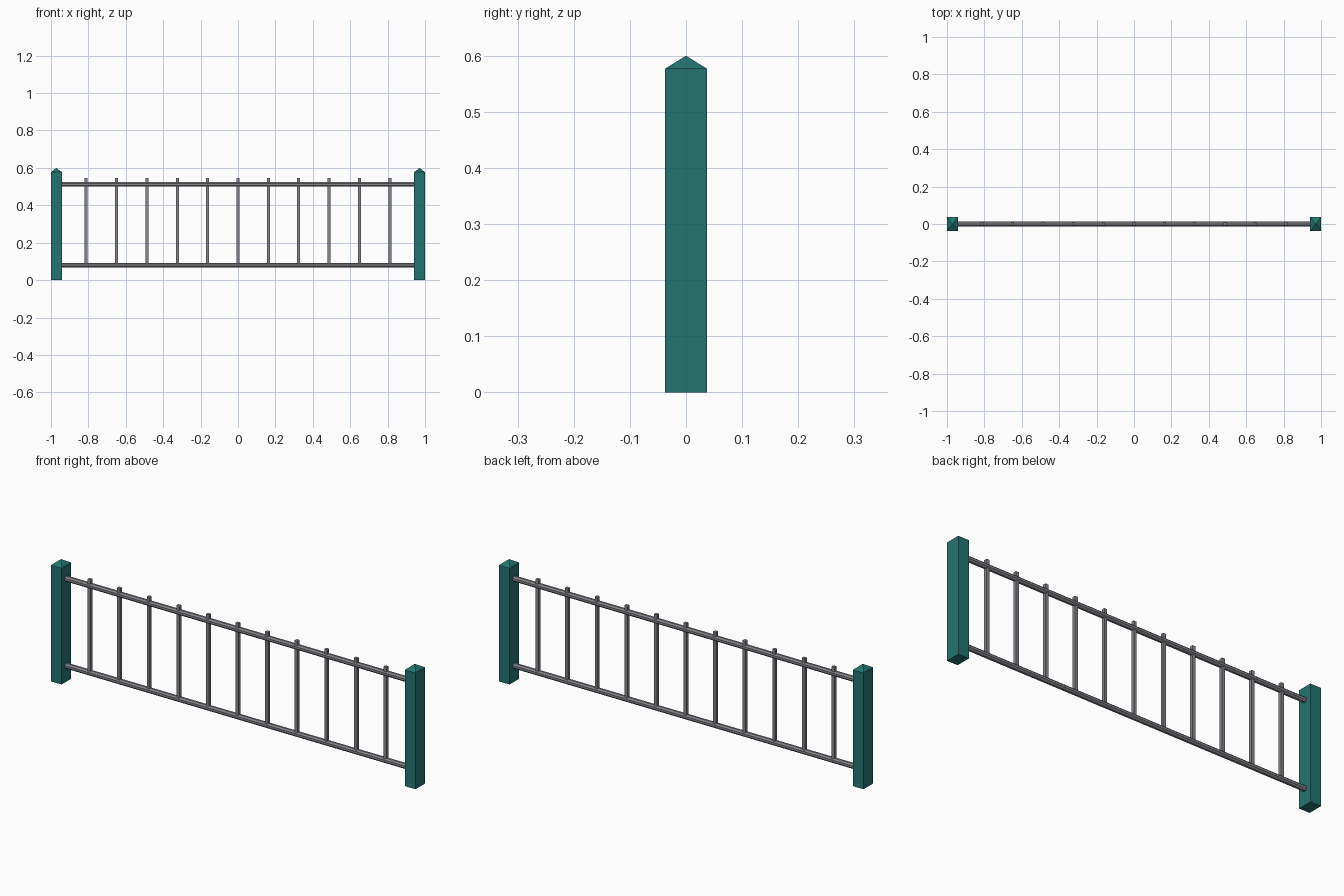
import bpy, bmesh, math

if "Cube" in bpy.data.objects:
    bpy.data.objects.remove(bpy.data.objects["Cube"])


def material(name, rgb):
    m = bpy.data.materials.new(name)
    m.diffuse_color = (*rgb, 1)
    m.use_nodes = True
    m.node_tree.nodes["Principled BSDF"].inputs["Base Color"].default_value = m.diffuse_color
    return m


TEAL = material("teal paint", (0.017, 0.175, 0.17))
STEEL = material("grey steel", (0.24, 0.24, 0.27))


def finish(name, bm, mat):
    bmesh.ops.recalc_face_normals(bm, faces=bm.faces)
    mesh = bpy.data.meshes.new(name)
    bm.to_mesh(mesh)
    bm.free()
    mesh.materials.append(mat)
    obj = bpy.data.objects.new(name, mesh)
    bpy.context.collection.objects.link(obj)
    return obj


def box(bm, x0, x1, y0, y1, z0, z1):
    v = bmesh.ops.create_cube(bm, size=1)["verts"]
    for p in v:
        p.co = (x0 + (p.co.x + .5) * (x1 - x0),
                y0 + (p.co.y + .5) * (y1 - y0),
                z0 + (p.co.z + .5) * (z1 - z0))


# End posts: square shafts with a low pyramid cap
POST_W, POST_D, SHOULDER, PEAK = 0.058, 0.074, 0.577, 0.6
for side, label in ((-1, "left"), (1, "right")):
    cx = side * (1 - POST_W / 2)
    bm = bmesh.new()
    box(bm, cx - POST_W / 2, cx + POST_W / 2, -POST_D / 2, POST_D / 2, 0, SHOULDER)
    bm.normal_update()
    top = max(bm.faces, key=lambda f: f.calc_center_median().z)
    tip = bmesh.ops.poke(bm, faces=[top])["verts"][0]
    tip.co.z = PEAK
    finish(label + "_post", bm, TEAL)

# Horizontal rails: eight-sided tubes between the posts
RAIL_R = 0.0125 / math.cos(math.pi / 8)
INNER = 1 - POST_W
for z, label in ((0.08, "bottom"), (0.512, "top")):
    bm = bmesh.new()
    bmesh.ops.create_cone(bm, cap_ends=True, segments=8, radius1=RAIL_R,
                          radius2=RAIL_R, depth=2 * INNER + 0.01)
    for v in bm.verts:
        a, b, c = v.co
        ca, sa = math.cos(math.pi / 8), math.sin(math.pi / 8)
        v.co = (c, a * ca - b * sa, z + a * sa + b * ca)
    finish(label + "_rail", bm, STEEL)

# Upright bars: rise from the bottom rail and poke through the top rail
for i in range(11):
    x = (i - 5) * 0.1623
    bm = bmesh.new()
    box(bm, x - .008, x + .008, -.008, .008, 0.08, 0.545)
    finish(f"bar_{i + 1}", bm, STEEL)
